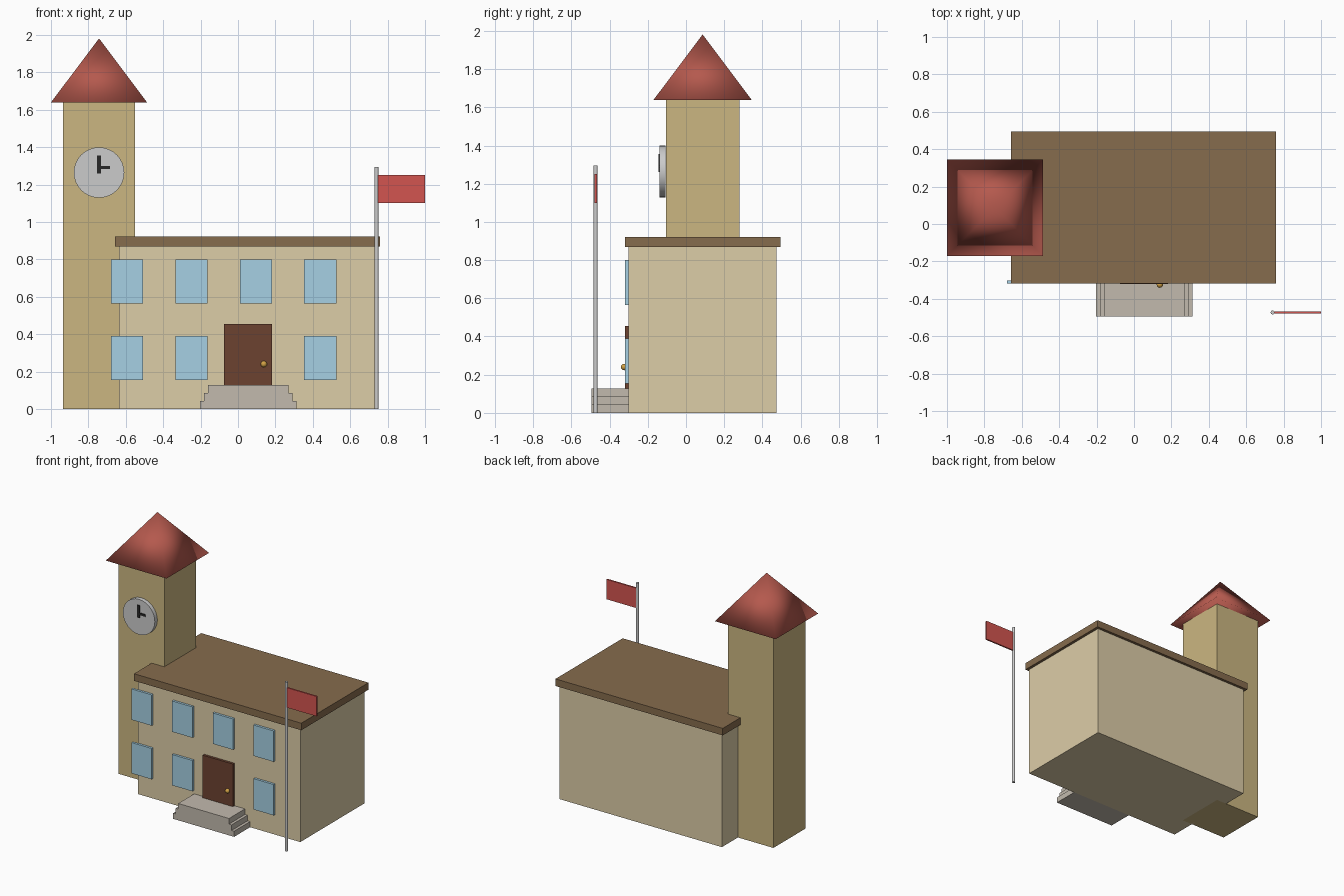
import bpy
import math

if "Cube" in bpy.data.objects:
    bpy.data.objects.remove(bpy.data.objects["Cube"])


def material(name, r, g, b):
    m = bpy.data.materials.new(name)
    m.diffuse_color = (r, g, b, 1)
    m.use_nodes = True
    m.node_tree.nodes["Principled BSDF"].inputs["Base Color"].default_value = m.diffuse_color
    return m


WALL = material("wall", 0.72, 0.61, 0.39)
TOWER = material("tower_wall", 0.60, 0.47, 0.22)
BROWN = material("roof_brown", 0.24, 0.15, 0.075)
RED = material("roof_red", 0.46, 0.10, 0.075)
GLASS = material("glass", 0.38, 0.63, 0.77)
WOOD = material("door_wood", 0.15, 0.055, 0.03)
BRASS = material("brass", 0.65, 0.36, 0.06)
STONE = material("stone", 0.54, 0.49, 0.42)
BLACK = material("black", 0.02, 0.02, 0.02)
FLAG = material("flag_red", 0.65, 0.09, 0.08)


def finish(name, mat):
    ob = bpy.context.object
    ob.name = name
    if mat:
        ob.data.materials.append(mat)
    return ob


def box(name, x, y, z, mat):
    """Box from (min, max) pairs."""
    bpy.ops.mesh.primitive_cube_add(size=1, location=[sum(p) / 2 for p in (x, y, z)])
    bpy.context.object.scale = [p[1] - p[0] for p in (x, y, z)]
    bpy.ops.object.transform_apply(location=False, rotation=False, scale=True)
    return finish(name, mat)


def cylinder(name, radius, depth, location, rotation=(0, 0, 0), sides=32, mat=None):
    bpy.ops.mesh.primitive_cylinder_add(vertices=sides, radius=radius, depth=depth,
                                        location=location, rotation=rotation)
    bpy.ops.object.shade_smooth_by_angle(angle=math.radians(40))
    return finish(name, mat)


# Main building and its flat roof slab
WALL_Y = -0.301
box("main_building", (-0.636, 0.738), (WALL_Y, 0.474), (0, 0.868), WALL)
box("roof_slab", (-0.657, 0.759), (-0.319, 0.494), (0.868, 0.922), BROWN)

# Clock tower with a four-sided pyramid roof
TX, TY = -0.743, 0.087
box("tower", (TX - 0.193, TX + 0.193), (TY - 0.193, TY + 0.193), (0, 1.639), TOWER)
bpy.ops.mesh.primitive_cone_add(vertices=4, radius1=0.257 * math.sqrt(2), radius2=0,
                                depth=0.342, location=(TX, TY, 1.639 + 0.171),
                                rotation=(0, 0, math.pi / 4))
bpy.ops.object.shade_smooth()
finish("tower_roof", RED)

# Clock face and hands
cylinder("clock_face", 0.135, 0.031, (TX, -0.122, 1.264), (math.pi / 2, 0, 0))
box("minute_hand", (TX - 0.01, TX + 0.01), (-0.144, -0.136), (1.26, 1.355), BLACK)
box("hour_hand", (TX - 0.01, TX + 0.058), (-0.144, -0.136), (1.283, 1.299), BLACK)

# Windows: two rows of four, the door replaces one
for row, z in enumerate((0.272, 0.682)):
    for col in range(4):
        if row == 0 and col == 2:
            continue
        x = -0.593 + 0.3443 * col
        box(f"window_{row}_{col}", (x - 0.086, x + 0.086), (-0.319, WALL_Y),
            (z - 0.118, z + 0.118), GLASS)

# Door and knob
DX = 0.053
box("door", (DX - 0.128, DX + 0.128), (-0.32, WALL_Y), (0.129, 0.455), WOOD)
bpy.ops.mesh.primitive_uv_sphere_add(segments=16, ring_count=8, radius=0.017,
                                     location=(0.138, -0.324, 0.24))
bpy.ops.object.shade_smooth()
finish("door_knob", BRASS)

# Entrance steps, each narrower than the one below
for i in range(3):
    half = 0.258 - 0.0215 * i
    box(f"step_{i}", (DX + 0.002 - half, DX + 0.002 + half), (-0.494, WALL_Y),
        (0.043 * i, 0.043 * (i + 1)), STONE)

# Flagpole and flag
cylinder("flagpole", 0.0107, 1.294, (0.741, -0.473, 0.647), sides=12)
box("flag", (0.748, 1.0), (-0.479, -0.467), (1.10, 1.252), FLAG)
